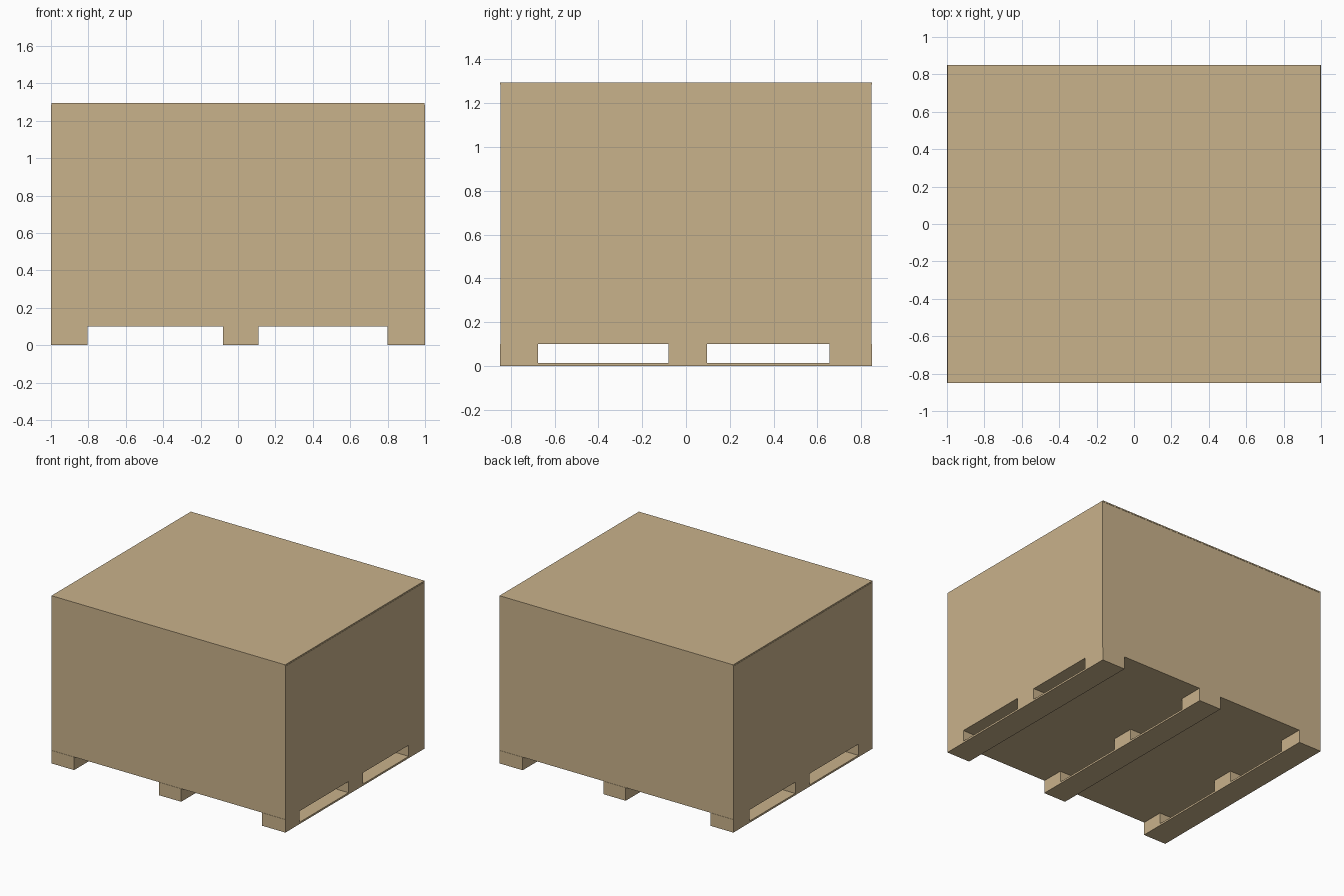
import bpy
import bmesh

if "Cube" in bpy.data.objects:
    bpy.data.objects.remove(bpy.data.objects["Cube"])

cardboard = bpy.data.materials.new("cardboard tan")
cardboard.diffuse_color = (0.584, 0.445, 0.258, 1)
cardboard.use_nodes = True
cardboard.node_tree.nodes["Principled BSDF"].inputs["Base Color"].default_value = cardboard.diffuse_color


def box(name, x, y, z):
    """Axis-aligned box from (min, max) ranges."""
    bm = bmesh.new()
    bmesh.ops.create_cube(bm, size=1)
    for v in bm.verts:
        v.co = [r[0] if c < 0 else r[1] for c, r in zip(v.co, (x, y, z))]
    mesh = bpy.data.meshes.new(name)
    bm.to_mesh(mesh)
    bm.free()
    mesh.materials.append(cardboard)
    ob = bpy.data.objects.new(name, mesh)
    bpy.context.collection.objects.link(ob)
    return ob


# Large carton with its thin lid
box("carton_body", (-1, 1), (-0.848, 0.848), (0.10, 1.285))
box("carton_lid", (-0.998, 0.998), (-0.85, 0.85), (1.285, 1.295))

# Pallet: three bottom runners, each carrying three blocks
columns = [(-1, -0.805), (-0.08, 0.11), (0.80, 1)]
rows = [(-0.85, -0.675), (-0.08, 0.095), (0.655, 0.85)]
for i, x in enumerate(columns):
    box(f"pallet_runner_{i + 1}", x, (-0.85, 0.85), (0, 0.014))
    for j, y in enumerate(rows):
        box(f"pallet_block_{i + 1}_{j + 1}", x, y, (0.014, 0.10))
